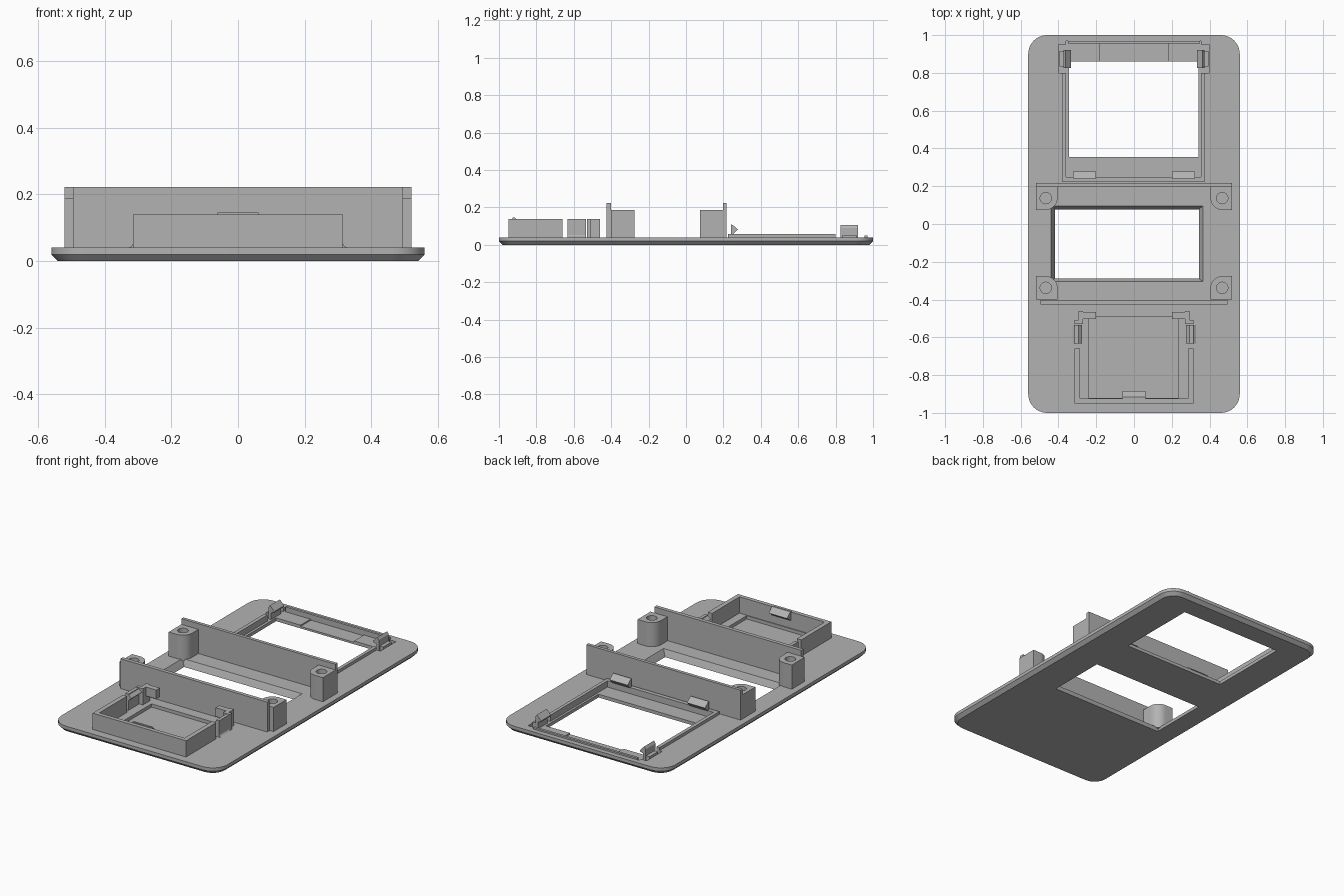
import bpy, bmesh, math

cube = bpy.data.objects.get("Cube")
if cube:
    bpy.data.objects.remove(cube, do_unlink=True)

GREY = (0.45, 0.45, 0.45, 1)
mat = bpy.data.materials.new("plain grey plastic")
mat.use_nodes = True
mat.diffuse_color = GREY
mat.node_tree.nodes["Principled BSDF"].inputs["Base Color"].default_value = GREY

BASE = 0.04      # top of the plate
FLOOR = 0.02     # bottom of the shallow recesses


def finish(name, bm):
    bmesh.ops.recalc_face_normals(bm, faces=bm.faces)
    mesh = bpy.data.meshes.new(name)
    bm.to_mesh(mesh)
    bm.free()
    mesh.materials.append(mat)
    ob = bpy.data.objects.new(name, mesh)
    bpy.context.collection.objects.link(ob)
    return ob


def loft(name, rings):
    """Solid skinned through closed rings of equal length."""
    bm = bmesh.new()
    loops = [[bm.verts.new(p) for p in ring] for ring in rings]
    n = len(loops[0])
    for a, b in zip(loops, loops[1:]):
        for i in range(n):
            j = (i + 1) % n
            bm.faces.new((a[i], a[j], b[j], b[i]))
    bm.faces.new(loops[0])
    bm.faces.new(loops[-1])
    return finish(name, bm)


def rect(x0, x1, y0, y1, z):
    return [(x0, y0, z), (x1, y0, z), (x1, y1, z), (x0, y1, z)]


def box(name, x0, x1, y0, y1, z0, z1):
    return loft(name, [rect(x0, x1, y0, y1, z0), rect(x0, x1, y0, y1, z1)])


def round_rect(hx, hy, r, z, steps=8):
    ring = []
    for k, (sx, sy) in enumerate([(1, 1), (-1, 1), (-1, -1), (1, -1)]):
        for i in range(steps + 1):
            a = math.pi / 2 * (k + i / steps)
            ring.append((sx * (hx - r) + r * math.cos(a), sy * (hy - r) + r * math.sin(a), z))
    return ring


def circle(x, y, r, z, n=32):
    return [(x + r * math.cos(2 * math.pi * i / n), y + r * math.sin(2 * math.pi * i / n), z)
            for i in range(n)]


def cut(ob, cutter):
    mod = ob.modifiers.new("cut", "BOOLEAN")
    mod.operation = "DIFFERENCE"
    mod.solver = "EXACT"
    mod.object = cutter
    bpy.context.view_layer.objects.active = ob
    bpy.ops.object.modifier_apply(modifier=mod.name)
    bpy.data.objects.remove(cutter, do_unlink=True)


def smooth(ob):
    bpy.ops.object.select_all(action="DESELECT")
    ob.select_set(True)
    bpy.context.view_layer.objects.active = ob
    bpy.ops.object.shade_smooth_by_angle(angle=math.radians(30))


def wedge_x(name, x0, x1, profile):
    """Prism along x from a (y, z) profile."""
    return loft(name, [[(x, y, z) for y, z in profile] for x in (x0, x1)])


def wedge_y(name, y0, y1, profile):
    """Prism along y from an (x, z) profile."""
    return loft(name, [[(x, y, z) for x, z in profile] for y in (y0, y1)])


# Rounded base plate with a chamfered underside
plate = loft("base_plate", [round_rect(0.54, 0.98, 0.08, 0),
                            round_rect(0.56, 1.0, 0.1, 0.02),
                            round_rect(0.56, 1.0, 0.1, BASE)])

# Shallow recesses, then through openings
cut(plate, box("recess", -0.36, 0.355, 0.25, 0.97, FLOOR, 0.1))
for s in (-1, 1):
    a, b = sorted((s * 0.35, s * 0.4))
    cut(plate, box("clip_pocket", a, b, 0.80, 0.95, FLOOR, 0.1))
cut(plate, box("label_recess", -0.18, 0.18, 0.84, 0.96, 0.012, 0.1))
cut(plate, box("opening", -0.345, 0.342, 0.355, 0.86, -0.1, 0.1))
cut(plate, loft("bevelled_opening", [rect(-0.41, 0.335, -0.28, 0.07, -0.02),
                                     rect(-0.42, 0.345, -0.29, 0.08, 0.005),
                                     rect(-0.44, 0.365, -0.305, 0.095, BASE),
                                     rect(-0.44, 0.365, -0.305, 0.095, 0.1)]))
cut(plate, box("tray_recess", -0.24, 0.235, -0.92, -0.49, FLOOR, 0.1))
smooth(plate)

# Low rim around the rear opening
RIM = 0.058
box("rim_left", 0.355, 0.375, 0.225, 0.80, 0.03, RIM)
box("rim_right", -0.382, -0.36, 0.225, 0.80, 0.03, RIM)
box("rim_front", -0.382, 0.375, 0.225, 0.25, 0.03, RIM)
box("rim_back", -0.35, 0.35, 0.955, 0.97, FLOOR, 0.05)

# Cross walls
box("rear_wall", -0.52, 0.52, 0.197, 0.217, 0.03, 0.222)
box("front_wall", -0.495, 0.495, -0.425, -0.402, 0.03, 0.222)

# Screw posts: round toward the centre, square toward wall and plate edge
CX, R, TOP = 0.467, 0.062, 0.187
for side, s in (("left", 1), ("right", -1)):
    for end, cy, t in (("rear", 0.137, 1), ("front", -0.338, -1)):
        x, q = s * CX, math.pi / 2
        arc = [(x - s * R * math.cos(q * i / 12), cy - t * R * math.sin(q * i / 12))
               for i in range(13)]
        outline = arc + [(s * 0.52, cy - t * R), (s * 0.52, cy + t * R), (x - s * R, cy + t * R)]
        post = loft(f"screw_post_{end}_{side}", [[(px, py, z) for px, py in outline]
                                                 for z in (0.03, TOP)])
        cut(post, loft("hole", [circle(x, cy, 0.03, z) for z in (0.06, 0.3)]))
        smooth(post)

# Open tray at the front
H = 0.139
box("tray_front_wall", -0.315, 0.315, -0.95, -0.925, 0.03, H)
wedge_x("tray_catch", -0.062, 0.062, [(-0.927, 0.145), (-0.915, 0.145), (-0.885, 0.115), (-0.927, 0.085)])

for side, s in (("left", 1), ("right", -1)):
    def sbox(name, x0, x1, *rest):
        a, b = sorted((s * x0, s * x1))
        return box(f"{name}_{side}", a, b, *rest)

    # Tray side walls, spring tabs between slots, and returning corners
    sbox("tray_side_wall", 0.287, 0.315, -0.94, -0.66, 0.03, H)
    sbox("tray_spring_tab", 0.295, 0.315, -0.633, -0.534, 0.03, H)
    wedge_y(f"tray_tab_hook_{side}", -0.633, -0.534,
            [(s * 0.30, H), (s * 0.275, 0.118), (s * 0.30, 0.095)])
    wedge_y(f"tray_tab_foot_{side}", -0.633, -0.534,
            [(s * 0.312, 0.038), (s * 0.33, 0.038), (s * 0.318, 0.046), (s * 0.312, 0.058)])
    sbox("tray_corner_post", 0.27, 0.315, -0.53, -0.508, 0.03, H)
    sbox("tray_corner_side", 0.27, 0.295, -0.515, -0.46, 0.03, H)
    sbox("tray_corner_return", 0.20, 0.275, -0.502, -0.467, 0.085, H)

    # Rear clips with inward hooks, and the wedge lugs opposite
    wedge_y(f"rear_clip_{side}", 0.825, 0.92,
            [(s * 0.372, 0.01), (s * 0.372, 0.09), (s * 0.362, 0.105), (s * 0.333, 0.075),
             (s * 0.333, 0.068), (s * 0.355, 0.062), (s * 0.355, 0.01)])
    sbox("rear_clip_base", 0.365, 0.395, 0.835, 0.915, 0.01, 0.05)
    a, b = sorted((s * 0.20, s * 0.322))
    wedge_x(f"rim_lug_{side}", a, b, [(0.24, 0.11), (0.25, 0.105), (0.277, 0.083), (0.25, 0.055), (0.24, 0.055)])
